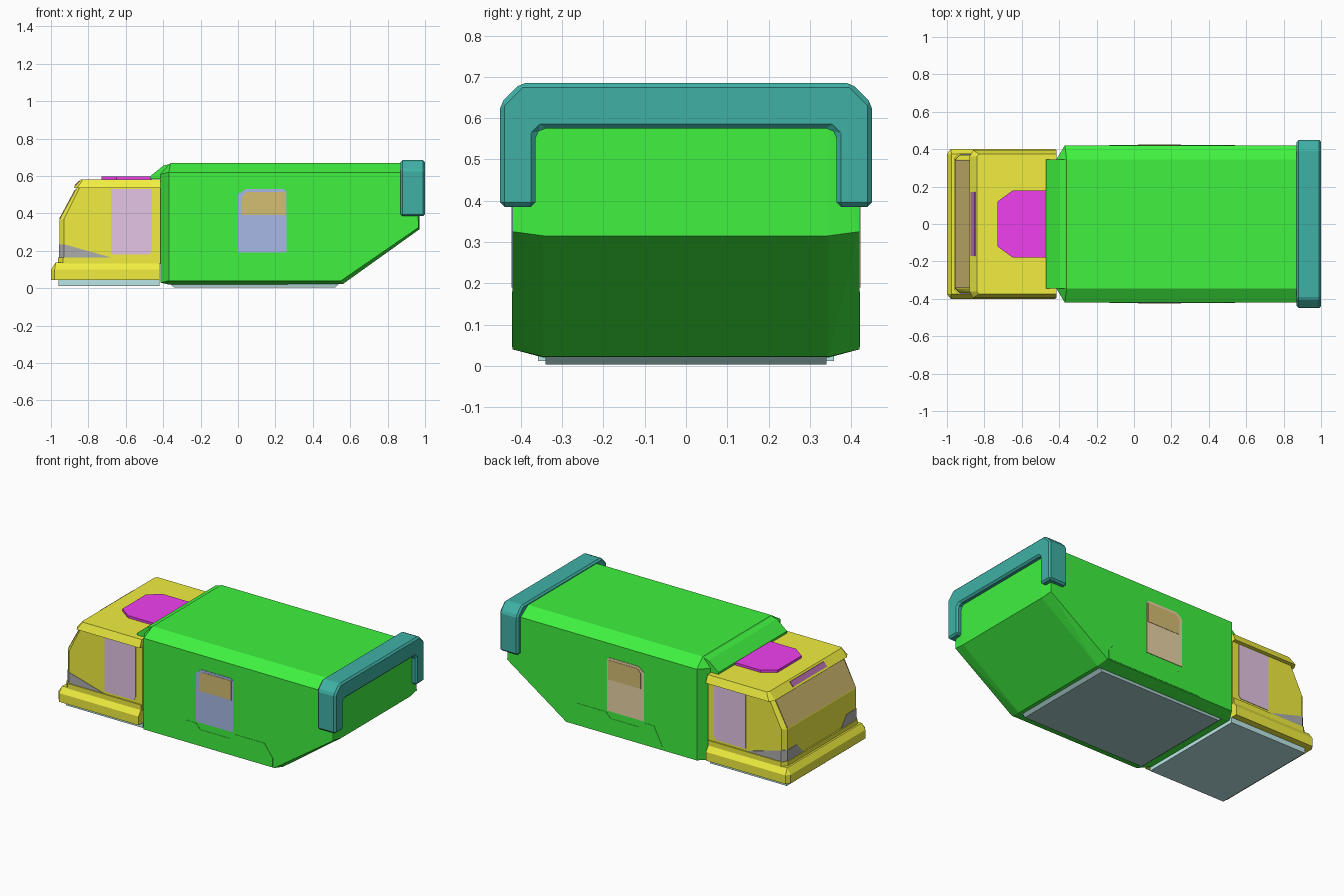
import bpy, bmesh
from mathutils import Vector

if "Cube" in bpy.data.objects:
    bpy.data.objects.remove(bpy.data.objects["Cube"])


def material(name, rgb):
    m = bpy.data.materials.new(name)
    m.diffuse_color = (*rgb, 1)
    m.use_nodes = True
    m.node_tree.nodes["Principled BSDF"].inputs["Base Color"].default_value = m.diffuse_color
    return m


GREEN = material("green", (0.05, 0.88, 0.05))
YELLOW = material("yellow", (0.88, 0.86, 0.05))
TEAL = material("teal", (0.05, 0.44, 0.38))
MAGENTA = material("magenta", (0.87, 0.05, 0.87))
PINK = material("pink", (0.78, 0.56, 0.78))
BLUE = material("blue", (0.38, 0.48, 0.78))
BROWN = material("brown", (0.66, 0.51, 0.17))
TAN = material("tan", (0.82, 0.66, 0.38))
GREY = material("grey", (0.42, 0.42, 0.42))
PURPLE = material("purple", (0.45, 0.15, 0.42))
AQUA = material("aqua", (0.5, 0.8, 0.8))
SLATE = material("slate", (0.4, 0.6, 0.6))


def finish(name, bm, mat, bevel=0):
    bmesh.ops.recalc_face_normals(bm, faces=bm.faces)
    me = bpy.data.meshes.new(name)
    bm.to_mesh(me)
    bm.free()
    me.materials.append(mat)
    ob = bpy.data.objects.new(name, me)
    bpy.context.collection.objects.link(ob)
    if bevel:
        mod = ob.modifiers.new("bevel", 'BEVEL')
        mod.width = bevel
        mod.segments = 1
        mod.limit_method = 'ANGLE'
    return ob


def prism(name, pts, axis, a, b, mat, bevel=0):
    """Extrude a 2D outline along an axis from a to b."""
    bm = bmesh.new()
    def place(p, t):
        return {'x': (t, p[0], p[1]), 'y': (p[0], t, p[1]), 'z': (p[0], p[1], t)}[axis]
    f = bm.faces.new([bm.verts.new(place(p, a)) for p in pts])
    ext = bmesh.ops.extrude_face_region(bm, geom=[f])
    move = Vector(place((0, 0), b - a))
    bmesh.ops.translate(bm, vec=move, verts=[v for v in ext['geom'] if isinstance(v, bmesh.types.BMVert)])
    return finish(name, bm, mat, bevel)


def hull(name, pts, mat):
    """Flat-faced convex solid around the points."""
    bm = bmesh.new()
    for p in pts:
        bm.verts.new(p)
    r = bmesh.ops.convex_hull(bm, input=bm.verts)
    junk = {g for k in ('geom_interior', 'geom_unused') for g in r[k] if isinstance(g, bmesh.types.BMVert)}
    bmesh.ops.delete(bm, geom=list(junk), context='VERTS')
    bmesh.ops.dissolve_limit(bm, angle_limit=0.01, verts=bm.verts, edges=bm.edges)
    return finish(name, bm, mat)


def layers(name, profiles, mat):
    """Convex solid from side profiles, each mirrored at +-y."""
    return hull(name, [(x, s * y, z) for y, prof in profiles for x, z in prof for s in (-1, 1)], mat)


def rect(x0, x1, z0, z1):
    return [(x0, z0), (x1, z0), (x1, z1), (x0, z1)]


# Rear body with chamfered long edges and sloped tail
layers("rear_body", [
    (0.42, [(-0.37, 0.04), (-0.37, 0.62), (0.955, 0.62), (0.965, 0.325), (0.55, 0.04)]),
    (0.345, [(-0.415, 0.03), (-0.415, 0.61), (-0.36, 0.67), (0.95, 0.67), (0.97, 0.63),
             (0.97, 0.315), (0.56, 0.022), (-0.37, 0.02)]),
], GREEN)
prism("roof_fairing", [(-0.47, 0.585), (-0.47, 0.598), (-0.40, 0.655), (-0.36, 0.665), (-0.36, 0.585)],
      'y', -0.345, 0.345, GREEN)
prism("body_underplate", [(-0.36, 0.02), (-0.34, 0.003), (0.52, 0.003), (0.54, 0.025)], 'y', -0.34, 0.34, SLATE)

# Rear wrap-around hoop
half = [(0.45, 0.385), (0.45, 0.635), (0.40, 0.685)]
inner = [(0.365, 0.385), (0.365, 0.56), (0.35, 0.575)]
flip = lambda pts: [(-y, z) for y, z in pts]
prism("rear_hoop", half + flip(half)[::-1] + flip(inner) + inner[::-1], 'x', 0.87, 1.0, TEAL, 0.015)

# Cab shell, roof cap, stepped bumper and underplate
layers("cab_shell", [
    (0.37, [(-0.93, 0.13), (-0.93, 0.37), (-0.845, 0.54), (-0.415, 0.54), (-0.415, 0.13)]),
    (0.345, [(-0.955, 0.13), (-0.955, 0.365), (-0.86, 0.54), (-0.415, 0.54), (-0.415, 0.13)]),
], YELLOW)
layers("cab_roof", [
    (0.395, [(-0.86, 0.535), (-0.415, 0.535)]),
    (0.36, [(-0.88, 0.535), (-0.415, 0.535), (-0.84, 0.582)]),
    (0.375, [(-0.83, 0.582), (-0.415, 0.582)]),
], YELLOW)
layers("bumper", [
    (0.40, [(-0.98, 0.045), (-0.98, 0.1), (-0.42, 0.045), (-0.42, 0.1)]),
    (0.375, [(-1.0, 0.045), (-1.0, 0.1), (-0.975, 0.137), (-0.42, 0.137)]),
], YELLOW)
layers("bumper_step", [
    (0.378, [(-0.935, 0.13), (-0.935, 0.165), (-0.42, 0.13), (-0.42, 0.165)]),
    (0.35, [(-0.963, 0.13), (-0.963, 0.165)]),
], YELLOW)
prism("cab_underplate", rect(-0.96, -0.42, 0.012, 0.05), 'y', -0.358, 0.358, AQUA)

# Windscreen, roof slot and roof hatch
prism("windscreen", [(-0.957, 0.37), (-0.872, 0.528), (-0.85, 0.528), (-0.935, 0.37)], 'y', -0.343, 0.343, BROWN)
prism("roof_slot", [(-0.875, 0.548), (-0.852, 0.574), (-0.84, 0.57), (-0.86, 0.545)], 'y', -0.17, 0.17, PURPLE)
prism("roof_hatch", [(-0.73, 0.12), (-0.65, 0.178), (-0.46, 0.178), (-0.46, -0.178), (-0.65, -0.178), (-0.73, -0.12)],
      'z', 0.575, 0.597, MAGENTA)

# Parts that repeat on both sides
skirt = [(-0.13, 0.06), (-0.07, 0.18), (0.0, 0.18), (0.03, 0.145), (0.235, 0.145),
         (0.27, 0.18), (0.48, 0.18), (0.54, 0.1), (0.54, 0.045), (-0.13, 0.045)]
for s, side in ((-1, "front"), (1, "back")):
    prism("cab_window_" + side, [(-0.68, 0.18), (-0.475, 0.18), (-0.46, 0.2), (-0.46, 0.53), (-0.68, 0.53)],
          'y', s * 0.36, s * 0.373, PINK)
    hull("headlight_" + side,
         [(-0.93, s * 0.373, 0.165), (-0.93, s * 0.373, 0.235), (-0.68, s * 0.373, 0.165),
          (-0.958, s * 0.346, 0.165), (-0.958, s * 0.346, 0.235),
          (-0.958, s * 0.25, 0.235), (-0.958, s * 0.19, 0.165)], GREY)
    prism("side_door_" + side, [(0.0, 0.19), (0.26, 0.19), (0.26, 0.515), (0.245, 0.53), (0.04, 0.53), (0.0, 0.5)],
          'y', s * 0.41, s * 0.423, BLUE if s < 0 else TAN)
    prism("door_window_" + side, [(0.022, 0.392), (0.25, 0.392), (0.25, 0.515), (0.045, 0.515), (0.022, 0.49)],
          'y', s * 0.41, s * 0.425, BROWN)
    prism("skirt_" + side, skirt, 'y', s * 0.41, s * 0.422, GREEN)
